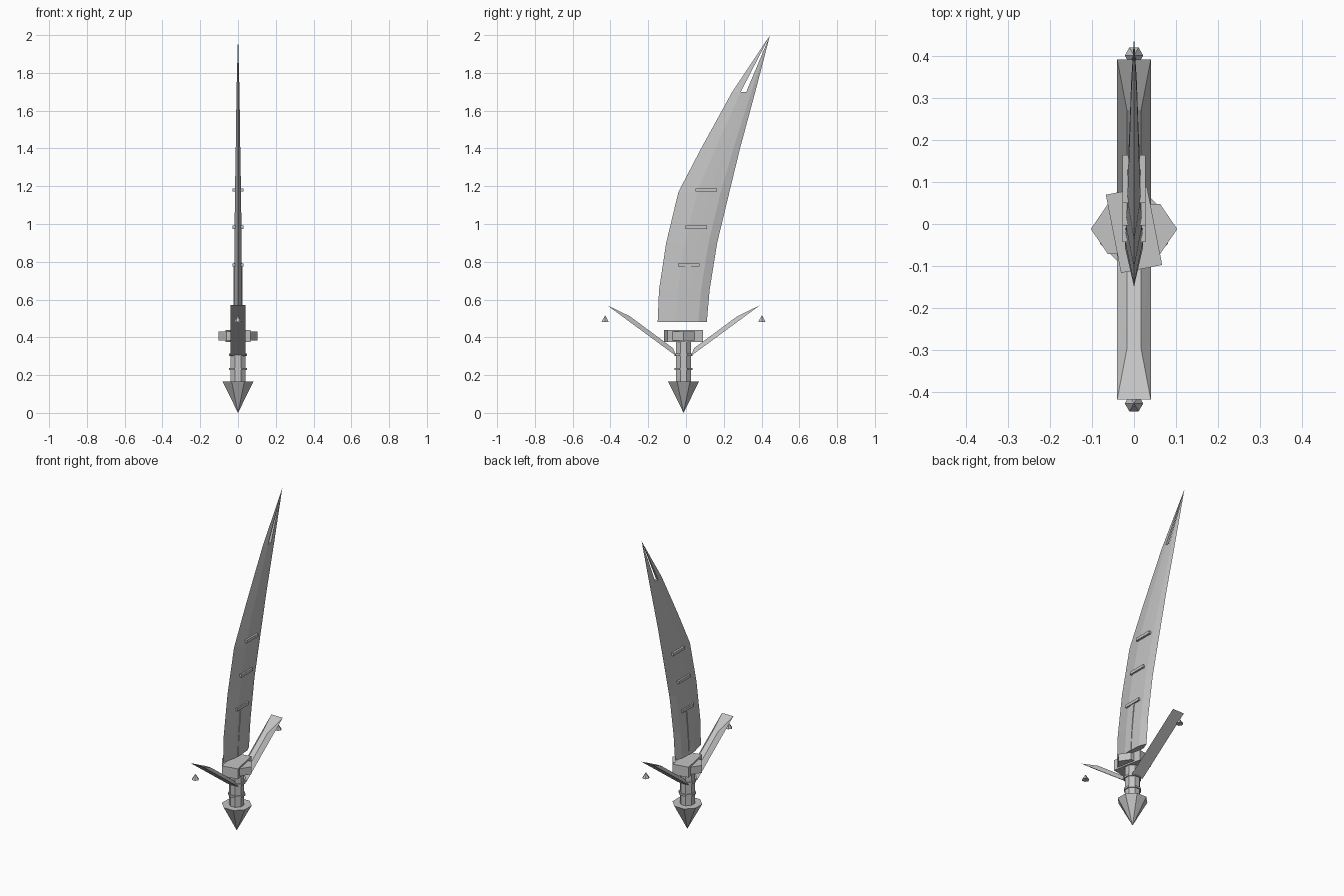
import bpy, bmesh, math
from mathutils import Matrix, Vector

if "Cube" in bpy.data.objects:
    bpy.data.objects.remove(bpy.data.objects["Cube"])

CY = -0.013  # y of the hilt axis
steel = bpy.data.materials.new("grey steel")
steel.diffuse_color = (0.55, 0.55, 0.55, 1)
steel.use_nodes = True
steel.node_tree.nodes["Principled BSDF"].inputs["Base Color"].default_value = steel.diffuse_color


def finish(bm, name):
    bmesh.ops.recalc_face_normals(bm, faces=bm.faces)
    me = bpy.data.meshes.new(name)
    bm.to_mesh(me)
    bm.free()
    me.materials.append(steel)
    ob = bpy.data.objects.new(name, me)
    bpy.context.collection.objects.link(ob)
    return ob


def cone(name, r1, r2, z1, z2, sides, y=CY, turn=0.0):
    bm = bmesh.new()
    m = Matrix.Translation((0, y, (z1 + z2) / 2)) @ Matrix.Rotation(turn, 4, 'Z')
    bmesh.ops.create_cone(bm, cap_ends=True, segments=sides, radius1=r1, radius2=r2,
                          depth=z2 - z1, matrix=m)
    return finish(bm, name)


def box(name, size, loc, turn=0.0):
    bm = bmesh.new()
    m = Matrix.Translation(loc) @ Matrix.Rotation(turn, 4, 'Z') @ Matrix.Diagonal((*size, 1))
    bmesh.ops.create_cube(bm, size=1, matrix=m)
    return finish(bm, name)


def hull(name, pts):
    bm = bmesh.new()
    for p in pts:
        bm.verts.new(p)
    bmesh.ops.convex_hull(bm, input=bm.verts)
    bmesh.ops.dissolve_limit(bm, angle_limit=0.01, verts=bm.verts, edges=bm.edges)
    return finish(bm, name)


# blade: rings of (z, back y, front y, half thickness), split near the tip
rings = [(0.48, -0.15, 0.11, 0.022), (0.65, -0.143, 0.125, 0.021), (0.9, -0.105, 0.165, 0.019),
         (1.17, -0.04, 0.23, 0.016), (1.4, 0.08, 0.286, 0.012), (1.7, 0.245, 0.367, 0.008)]
stations = [(0, 0), (0.37, 1), (0.61, 0.95), (0.83, 0.8), (1, 0)]
bm = bmesh.new()
tip = bm.verts.new((0, 0.445, 2.0))
loops = []
for z, b, f, t in rings:
    def pt(s, side):
        return bm.verts.new((side * t * s[1], b + (f - b) * s[0], z))
    right = [pt(s, 1) for s in stations]
    left = [right[0]] + [pt(s, -1) for s in stations[1:4]] + [right[4]]
    loops.append((right, left))
for lo, hi in zip(loops, loops[1:]):
    for a, b in zip(lo, hi):
        for i in range(4):
            bm.faces.new((a[i], a[i + 1], b[i + 1], b[i]))
r, l = loops[0]
bm.faces.new(r + l[3:0:-1])
r, l = loops[-1]
for side in (r, l):
    for i in (0, 2, 3):
        bm.faces.new((side[i], side[i + 1], tip))
for i in (1, 2):  # inner walls of the slit
    bm.faces.new((r[i], l[i], tip))
bm.faces.new((r[1], r[2], l[2], l[1]))
finish(bm, "blade")

# thin raised strip along the lower blade
bm = bmesh.new()
prev = None
for z, y in ((0.48, -0.015), (0.58, -0.01), (0.68, 0.0), (0.78, 0.012)):
    cur = [bm.verts.new((x, y + d, z)) for x, d in
           ((-0.0235, -0.016), (0.0235, -0.016), (0.0235, 0.016), (-0.0235, 0.016))]
    if prev:
        for i in range(4):
            j = (i + 1) % 4
            bm.faces.new((prev[i], prev[j], cur[j], cur[i]))
    else:
        bm.faces.new(cur)
    prev = cur
bm.faces.new(prev)
finish(bm, "blade_strip")

# cross bars on the blade
for i, (z, y) in enumerate(((0.783, 0.015), (0.982, 0.054), (1.18, 0.107))):
    box(f"blade_bar_{i + 1}", (0.056, 0.115, 0.018), (0, y, z))

# guard block and the six-sided piece through it
box("guard_block", (0.1, 0.19, 0.066), (0, -0.014, 0.407), math.radians(11))
hull("guard_cross", [(x, -0.012 + y, z) for z in (0.383, 0.43)
                     for x, y in ((0.103, 0), (0.062, 0.06), (-0.062, 0.06),
                                  (-0.103, 0), (-0.062, -0.06), (0.062, -0.06))])

# swept wings and the loose studs below their tips
for s, side in ((-1, "front"), (1, "back")):
    prof = ((0.04, 0.405, 0.57), (0.04, 0.04, 0.302), (0.017, 0.285, 0.512), (0.017, 0.055, 0.342))
    hull(f"{side}_wing", [(x * m, CY + s * d, z) for x, d, z in prof for m in (-1, 1)])
    cone(f"{side}_stud", 0.022, 0, 0.482, 0.517, 6, CY + s * 0.415, math.pi / 2)

# grip, rings and pointed pommel
eighth = math.pi / 8
cone("grip", 0.044, 0.044, 0.16, 0.38, 8, turn=eighth)
for i, z in enumerate((0.232, 0.308)):
    cone(f"grip_ring_{i + 1}", 0.051, 0.051, z - 0.006, z + 0.006, 8, turn=eighth)
cone("pommel", 0, 0.088, 0, 0.165, 8, turn=eighth)
